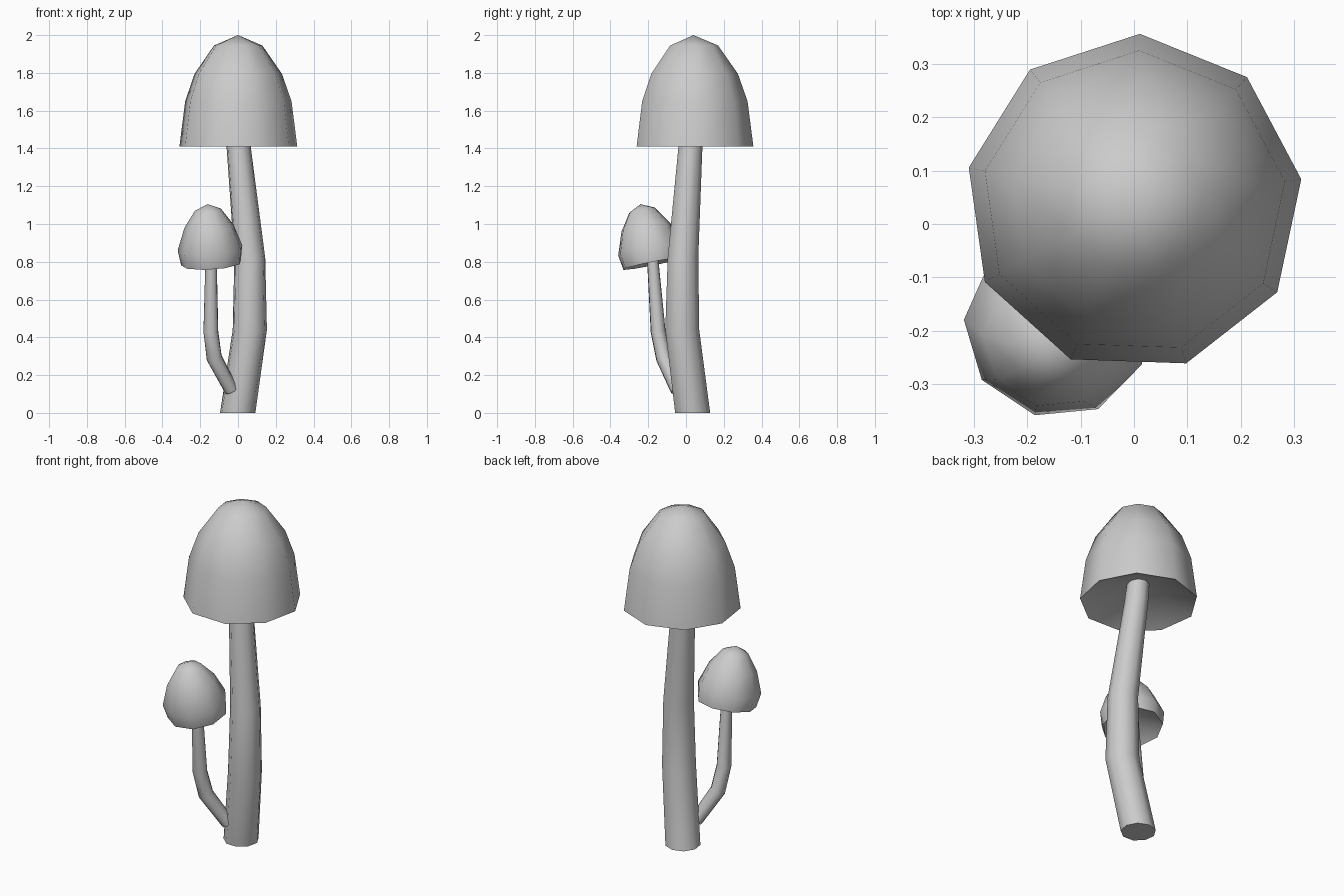
import bpy, bmesh, math
from mathutils import Vector

if "Cube" in bpy.data.objects:
    bpy.data.objects.remove(bpy.data.objects["Cube"])

SIDES = 9
UP = Vector((0, 0, 1))


def ring(bm, centre, axis, radius, phase):
    """One loop of vertices around an axis; a single vertex when radius is 0."""
    if radius == 0:
        return [bm.verts.new(centre)]
    turn = UP.rotation_difference(axis)
    verts = []
    for i in range(SIDES):
        a = math.radians(phase) + math.tau * i / SIDES
        verts.append(bm.verts.new(centre + turn @ Vector((radius * math.cos(a), radius * math.sin(a), 0))))
    return verts


def loft(name, sections, phase, angle):
    """Skin a list of (centre, axis, radius) sections, closing open ends."""
    bm = bmesh.new()
    rings = [ring(bm, Vector(c), Vector(d).normalized(), r, phase) for c, d, r in sections]
    for a, b in zip(rings, rings[1:]):
        for i in range(SIDES):
            j = (i + 1) % SIDES
            if len(a) == 1:
                bm.faces.new((a[0], b[j], b[i]))
            elif len(b) == 1:
                bm.faces.new((a[i], a[j], b[0]))
            else:
                bm.faces.new((a[i], a[j], b[j], b[i]))
    for end in (rings[0], rings[-1]):
        if len(end) > 1:
            bm.faces.new(end)
    bmesh.ops.recalc_face_normals(bm, faces=bm.faces)
    mesh = bpy.data.meshes.new(name)
    bm.to_mesh(mesh)
    bm.free()
    mesh.shade_smooth()
    mesh.set_sharp_from_angle(angle=math.radians(angle))
    obj = bpy.data.objects.new(name, mesh)
    bpy.context.collection.objects.link(obj)
    return obj


def cap(name, base, axis, profile, phase):
    """Bell cap: profile of (radius, distance along the axis)."""
    d = Vector(axis).normalized()
    return loft(name, [(Vector(base) + d * h, d, r) for r, h in profile], phase, 60)


def stem(name, path, phase, follow):
    """Bent tapering stem: path of (x, y, z, radius)."""
    pts = [Vector(p[:3]) for p in path]
    sections = []
    for i, p in enumerate(path):
        tangent = pts[min(i + 1, len(pts) - 1)] - pts[max(i - 1, 0)]
        sections.append((pts[i], tangent if follow else UP, p[3]))
    return loft(name, sections, phase, 60)


# Tall mushroom; each cap profile starts at the hollow underside's peak
cap("large_cap", (0, 0.04, 1.41), (0, 0, 1),
    [(0, 0.14), (0.317, 0), (0.286, 0.24), (0.235, 0.385), (0.13, 0.535), (0, 0.59)], 88)
stem("large_stem", [(-0.002, 0.033, 0, 0.095), (0.062, -0.022, 0.44, 0.092),
                    (0.062, -0.018, 0.82, 0.083), (0.003, 0.022, 1.41, 0.065),
                    (-0.008, 0.03, 1.56, 0.06)], 88, False)

# Small mushroom growing from the side of the large stem
cap("small_cap", (-0.14, -0.177, 0.79), (-0.02, -0.063, 0.315),
    [(0, 0.08), (0.162, 0), (0.175, 0.08), (0.132, 0.2), (0.07, 0.29), (0, 0.322)], 16)
stem("small_stem", [(-0.035, -0.045, 0.12, 0.037), (-0.125, -0.118, 0.29, 0.042),
                    (-0.143, -0.148, 0.43, 0.04), (-0.142, -0.175, 0.79, 0.031),
                    (-0.143, -0.182, 0.88, 0.03)], 16, True)
